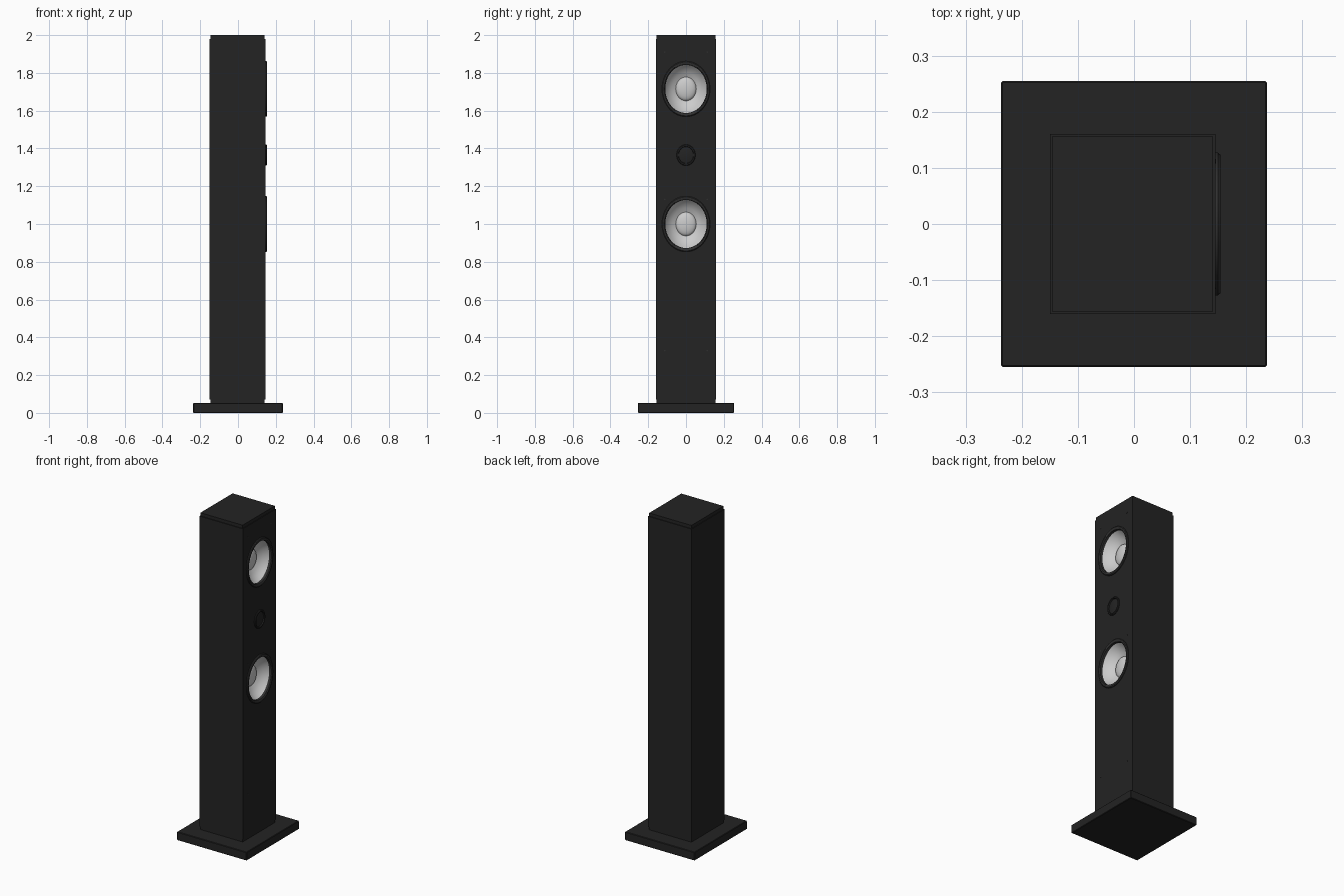
import bpy, bmesh, math

if "Cube" in bpy.data.objects:
    bpy.data.objects.remove(bpy.data.objects["Cube"])

WOOFERS = (1.715, 1.0)
TWEETER = 1.365
FACE = 0.145          # x of the baffle surface


def material(name, v):
    m = bpy.data.materials.new(name)
    m.diffuse_color = (v, v, v, 1)
    m.use_nodes = True
    m.node_tree.nodes["Principled BSDF"].inputs["Base Color"].default_value = m.diffuse_color
    return m


BLACK = material("black_finish", 0.017)
RUBBER = material("dark_rubber", 0.03)
CONE = material("pale_cone", 0.6)


def finish(name, bm, mat, smooth=False):
    bmesh.ops.recalc_face_normals(bm, faces=bm.faces)
    me = bpy.data.meshes.new(name)
    bm.to_mesh(me)
    bm.free()
    ob = bpy.data.objects.new(name, me)
    bpy.context.collection.objects.link(ob)
    me.materials.append(mat)
    bpy.ops.object.select_all(action='DESELECT')
    ob.select_set(True)
    bpy.context.view_layer.objects.active = ob
    if smooth:
        bpy.ops.object.shade_smooth_by_angle(angle=math.radians(35))
    return ob


def box(name, x0, x1, y0, y1, z0, z1, mat, bevel=0.0):
    bm = bmesh.new()
    bmesh.ops.create_cube(bm, size=1)
    for v in bm.verts:
        v.co = ((x0 + x1) / 2 + v.co.x * (x1 - x0),
                (y0 + y1) / 2 + v.co.y * (y1 - y0),
                (z0 + z1) / 2 + v.co.z * (z1 - z0))
    if bevel:
        bmesh.ops.bevel(bm, geom=bm.edges[:], offset=bevel, segments=1, affect='EDGES')
    return finish(name, bm, mat)


def lathe(name, profile, ry, rz, y, z, mat, n=48):
    """Revolve (radius fraction, x) points around x, with an oval section."""
    bm = bmesh.new()
    rings = []
    for r, x in profile:
        if r == 0:
            rings.append([bm.verts.new((x, y, z))] * n)
        else:
            rings.append([bm.verts.new((x, y + r * ry * math.cos(2 * math.pi * i / n),
                                        z + r * rz * math.sin(2 * math.pi * i / n)))
                          for i in range(n)])
    for a, b in zip(rings, rings[1:]):
        for i in range(n):
            j = (i + 1) % n
            bm.faces.new(list(dict.fromkeys((a[i], a[j], b[j], b[i]))))
    return finish(name, bm, mat, True)


# Base, plinth, cabinet and inset top cap
box("base", -0.237, 0.237, -0.255, 0.255, 0, 0.052, BLACK, 0.003)
box("plinth", -0.146, 0.141, -0.156, 0.156, 0.05, 0.075, BLACK)
cabinet = box("cabinet", -0.15, FACE, -0.16, 0.16, 0.07, 1.98, BLACK)
box("top_cap", -0.146, 0.141, -0.156, 0.156, 1.975, 2.0, BLACK)

# Woofer openings cut into the baffle
for z in WOOFERS:
    cutter = lathe("cutter", [(0, 0.05), (0.92, 0.05), (0.92, 0.2), (0, 0.2)],
                   0.127, 0.147, 0, z, BLACK)
    mod = cabinet.modifiers.new("opening", 'BOOLEAN')
    mod.object = cutter
    mod.solver = 'EXACT'
    bpy.context.view_layer.objects.active = cabinet
    bpy.ops.object.modifier_apply(modifier=mod.name)
    bpy.data.objects.remove(cutter, do_unlink=True)

# Woofers: frame ring, cone and domed dust cap
for tag, z in zip(("upper", "lower"), WOOFERS):
    lathe(tag + "_woofer_frame",
          [(1, 0.143), (1, 0.150), (0.97, 0.154), (0.91, 0.154), (0.87, 0.150), (0.86, 0.125)],
          0.127, 0.147, 0, z, RUBBER)
    lathe(tag + "_woofer_cone",
          [(0.87, 0.136), (0.8, 0.122), (0.7, 0.107), (0.58, 0.094), (0.41, 0.082)],
          0.127, 0.147, 0, z, CONE)
    lathe(tag + "_dust_cap",
          [(0.43 * math.cos(a * math.pi / 10), 0.083 + 0.02 * math.sin(a * math.pi / 10))
           for a in range(5)] + [(0, 0.103)], 0.127, 0.147, 0, z, CONE)

# Tweeter: flange ring and shallow dome
lathe("tweeter_flange",
      [(1, 0.143), (1, 0.149), (0.94, 0.153), (0.82, 0.153), (0.78, 0.146)],
      0.05, 0.056, 0, TWEETER, BLACK)
lathe("tweeter_dome",
      [(0.8, 0.1455), (0.6, 0.148), (0.3, 0.150), (0, 0.151)],
      0.05, 0.056, 0, TWEETER, BLACK)

# Grille pegs
for z in (1.91, 1.13, 0.33):
    for y in (-0.112, 0.112):
        lathe("grille_peg", [(1, 0.144), (1, 0.1465), (0, 0.1465)],
              0.004, 0.004, y, z, RUBBER, 10)
